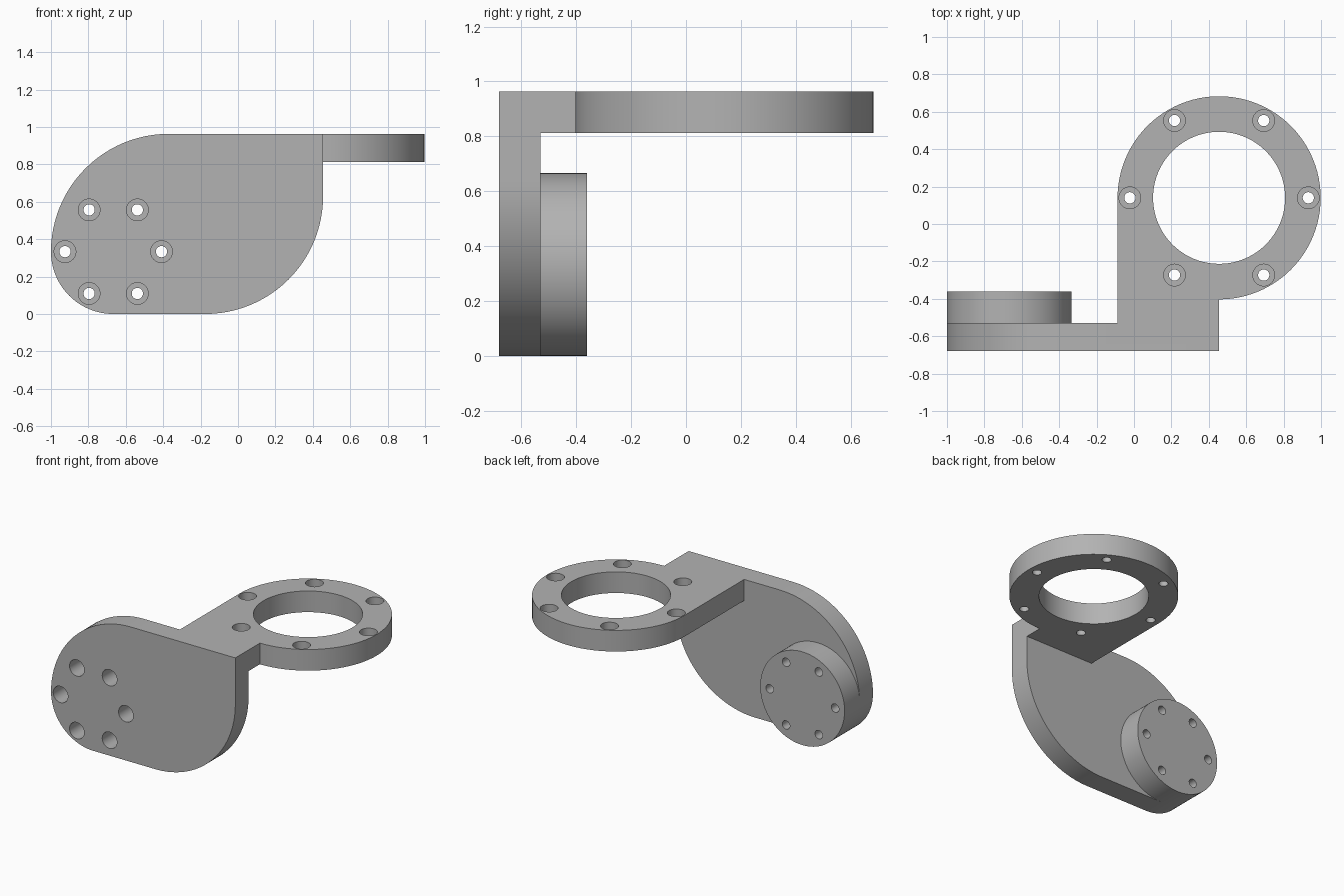
import bpy, bmesh
from math import sin, cos, pi, radians
from mathutils import Matrix, Vector

if "Cube" in bpy.data.objects:
    bpy.data.objects.remove(bpy.data.objects["Cube"], do_unlink=True)

# Main dimensions
FRONT, BACK, BOSS_BACK = -0.68, -0.53, -0.36   # y of the wall and boss faces
TOP, UNDER = 0.963, 0.812                      # z of the flange faces
LEFT, RIGHT = -1.0, 0.455                      # x of the wall ends
BOSS_R, BIG_R, RING_R, RING_HOLE = 0.333, 0.63, 0.543, 0.353
BOSS = Vector((LEFT + BOSS_R, BOSS_R))         # x, z
RING = Vector((RIGHT, 0.14))                   # x, y
STEP = 3.75                                    # degrees per segment

# Maps a profile (x, z, depth toward +y) into the world
TO_WALL = Matrix(((1, 0, 0, 0), (0, 0, 1, 0), (0, 1, 0, 0), (0, 0, 0, 1)))

metal = bpy.data.materials.new("grey metal")
metal.use_nodes = True
GREY = (0.45, 0.45, 0.45, 1)
metal.diffuse_color = GREY
metal.node_tree.nodes["Principled BSDF"].inputs["Base Color"].default_value = GREY


def arc(center, r, start, end):
    n = round(abs(end - start) / STEP)
    angles = [radians(start + (end - start) * i / n) for i in range(n + 1)]
    return [(center[0] + r * cos(a), center[1] + r * sin(a)) for a in angles]


def circle(center, r):
    return arc(center, r, 0, 360)[:-1]


def add_stack(bm, layers):
    """Skin a list of (outline, depth) layers into a closed solid."""
    loops = [[bm.verts.new((x, y, d)) for x, y in pts] for pts, d in layers]
    n = len(loops[0])
    for a, b in zip(loops, loops[1:]):
        for i in range(n):
            j = (i + 1) % n
            bm.faces.new((a[i], a[j], b[j], b[i]))
    bm.faces.new(loops[0][::-1])
    bm.faces.new(loops[-1])


def make(name, stacks, matrix=Matrix()):
    bm = bmesh.new()
    for layers in stacks:
        add_stack(bm, layers)
    bm.transform(matrix)
    bmesh.ops.recalc_face_normals(bm, faces=bm.faces)
    mesh = bpy.data.meshes.new(name)
    bm.to_mesh(mesh)
    bm.free()
    mesh.materials.append(metal)
    obj = bpy.data.objects.new(name, mesh)
    bpy.context.collection.objects.link(obj)
    return obj


def combine(target, tool, operation):
    tool.hide_render = True
    mod = target.modifiers.new(operation.lower(), 'BOOLEAN')
    mod.operation, mod.solver, mod.object = operation, 'EXACT', tool
    bpy.context.view_layer.objects.active = target
    bpy.ops.object.modifier_apply(modifier=mod.name)
    bpy.data.objects.remove(tool, do_unlink=True)


def bolt_holes(center, circle_r, levels):
    """Six stepped bolt holes: wide counterbore, narrow through hole."""
    stacks = []
    for k in range(6):
        a = k * pi / 3
        c = center + circle_r * Vector((cos(a), sin(a)))
        stacks.append([(circle(c, r), d) for r, d in levels])
    return stacks


# Upright wall with two large and one small rounded corner
wall = (arc(BOSS, BOSS_R, 180, 270)
        + arc((RIGHT - BIG_R, BIG_R), BIG_R, 270, 360)
        + [(RIGHT, TOP)]
        + arc((LEFT + BIG_R, TOP - BIG_R), BIG_R, 90, 180)[:-1])
bracket = make("bracket", [[(wall, FRONT), (wall, BACK)]], TO_WALL)

# Horizontal flange: neck running into a round ring
flange = arc(RING, RING_R, -90, 180) + [(RIGHT - RING_R, FRONT + 0.05),
                                        (RIGHT, FRONT + 0.05)]
combine(bracket, make("flange", [[(flange, UNDER), (flange, TOP)]]), 'UNION')

# Round boss behind the wall
disc = circle(BOSS, BOSS_R)
combine(bracket, make("boss", [[(disc, BACK), (disc, BOSS_BACK)]], TO_WALL), 'UNION')

# Large opening and counterbored holes in the ring
opening = circle(RING, RING_HOLE)
WIDE, NARROW = 0.058, 0.03
ring_levels = [(NARROW, UNDER - 0.1), (NARROW, UNDER + 0.05),
               (WIDE, UNDER + 0.05), (WIDE, TOP + 0.1)]
ring_cuts = bolt_holes(RING, 0.477, ring_levels)
ring_cuts.append([(opening, UNDER - 0.1), (opening, TOP + 0.1)])
combine(bracket, make("ring_cutter", ring_cuts), 'DIFFERENCE')

# Counterbored holes through the wall and boss
boss_levels = [(WIDE, FRONT - 0.1), (WIDE, BOSS_BACK - 0.1),
               (NARROW, BOSS_BACK - 0.1), (NARROW, BOSS_BACK + 0.1)]
combine(bracket, make("boss_cutter", bolt_holes(BOSS, 0.258, boss_levels), TO_WALL),
        'DIFFERENCE')

# Smooth the curved walls, keep the machined edges sharp
bpy.ops.object.select_all(action='DESELECT')
bracket.select_set(True)
bpy.context.view_layer.objects.active = bracket
bpy.ops.object.shade_smooth_by_angle(angle=radians(30))
